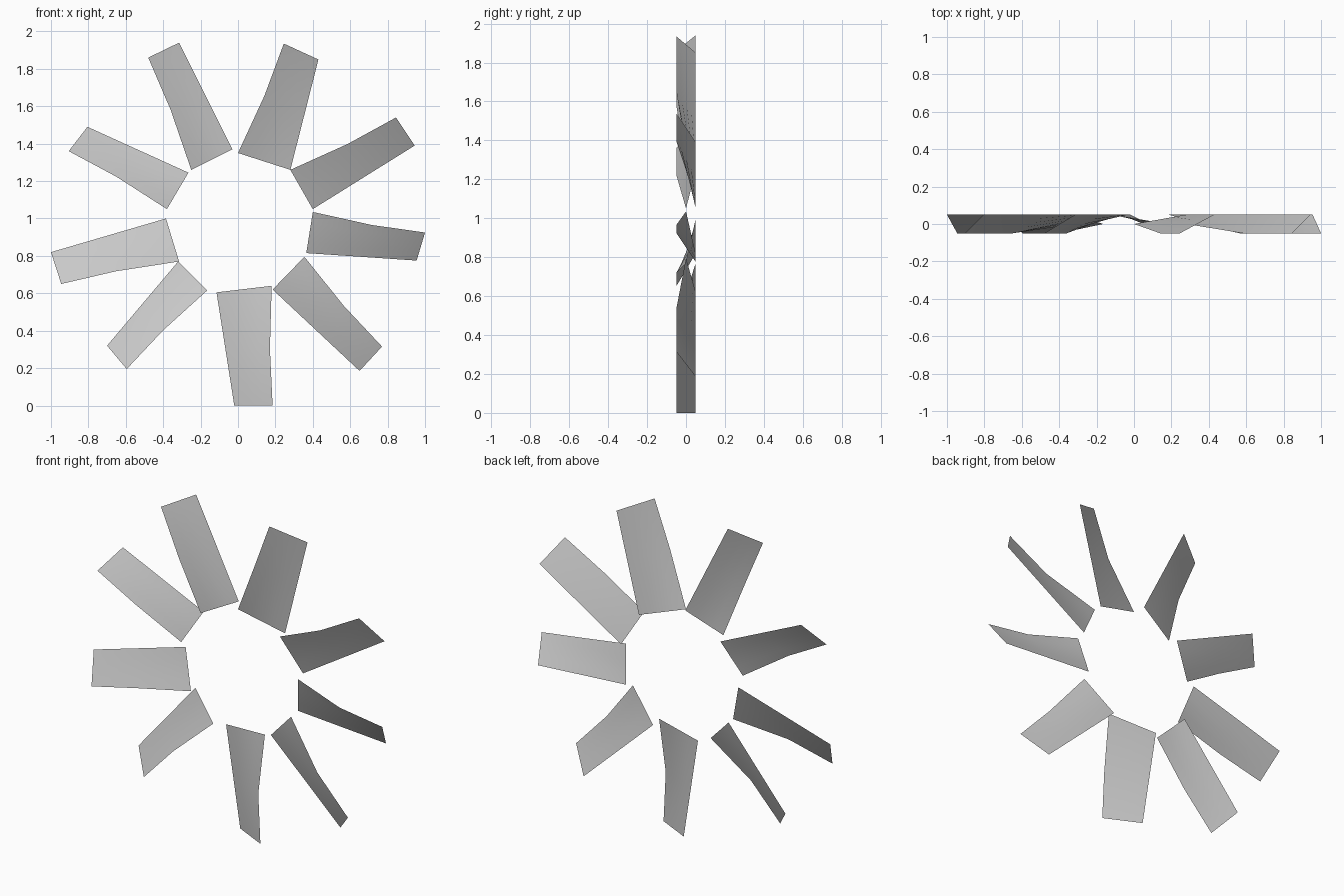
import bpy
import bmesh
from mathutils import Vector

cube = bpy.data.objects.get("Cube")
if cube:
    bpy.data.objects.remove(cube, do_unlink=True)

# One plain grey for every blade
grey = bpy.data.materials.new("plain_grey")
grey.use_nodes = True
colour = (0.58, 0.58, 0.58, 1)
grey.diffuse_color = colour
grey.node_tree.nodes["Principled BSDF"].inputs["Base Color"].default_value = colour

BACK, MIDDLE, FRONT = 0.05, 0.0, -0.05
ACROSS = 4
INSET = 0.012

# Blade corners (x, z): root back, root front, tip back, tip front
BLADES = {
    "bottom": ((-.115, .605), (.18, .64), (-.02, 0), (.185, 0)),
    "lower_left": ((.185, .62), (.355, .795), (.65, .185), (.77, .315)),
    "left": ((.365, .815), (.4, 1.035), (.955, .775), (1, .925)),
    "upper_left": ((.4, 1.05), (.28, 1.26), (.945, 1.39), (.845, 1.54)),
    "top_left": ((.28, 1.26), (0, 1.35), (.43, 1.85), (.245, 1.935)),
    "top_right": ((-.03, 1.37), (-.25, 1.26), (-.315, 1.94), (-.48, 1.86)),
    "upper_right": ((-.265, 1.245), (-.38, 1.05), (-.805, 1.49), (-.905, 1.36)),
    "right": ((-.385, 1), (-.315, .77), (-1, .82), (-.945, .65)),
    "lower_right": ((-.32, .77), (-.165, .615), (-.7, .32), (-.595, .195)),
}


def place(corner, depth):
    """Put a flat corner at the given depth."""
    return Vector((corner[0], depth, corner[1]))


def build_blade(name, root_back, root_front, tip_back, tip_front):
    """Twisted sheet: its back edge is straight, its front edge bends halfway."""
    root = (place(root_back, BACK), place(root_front, MIDDLE))
    tip = (place(tip_back, BACK), place(tip_front, FRONT))
    mid_back = root[0].lerp(tip[0], 0.5)
    mid_front = root[1].lerp(tip[1], 0.53)
    inward = mid_back - mid_front
    inward.y = 0
    mid_front += inward.normalized() * INSET
    mid_front.y = FRONT

    bm = bmesh.new()
    rows = []
    for back, front in (root, (mid_back, mid_front), tip):
        rows.append([bm.verts.new(back.lerp(front, i / ACROSS))
                     for i in range(ACROSS + 1)])
    for lower, upper in zip(rows, rows[1:]):
        for i in range(ACROSS):
            bm.faces.new((lower[i], lower[i + 1], upper[i + 1], upper[i]))
    # Turn every face towards the front
    bm.normal_update()
    flipped = [face for face in bm.faces if face.normal.y > 0]
    bmesh.ops.reverse_faces(bm, faces=flipped)
    for face in bm.faces:
        face.smooth = True

    mesh = bpy.data.meshes.new(name)
    bm.to_mesh(mesh)
    bm.free()
    mesh.materials.append(grey)
    blade = bpy.data.objects.new(name, mesh)
    bpy.context.collection.objects.link(blade)


# Ring of nine separate blades
for side, corners in BLADES.items():
    build_blade(side + "_blade", *corners)
